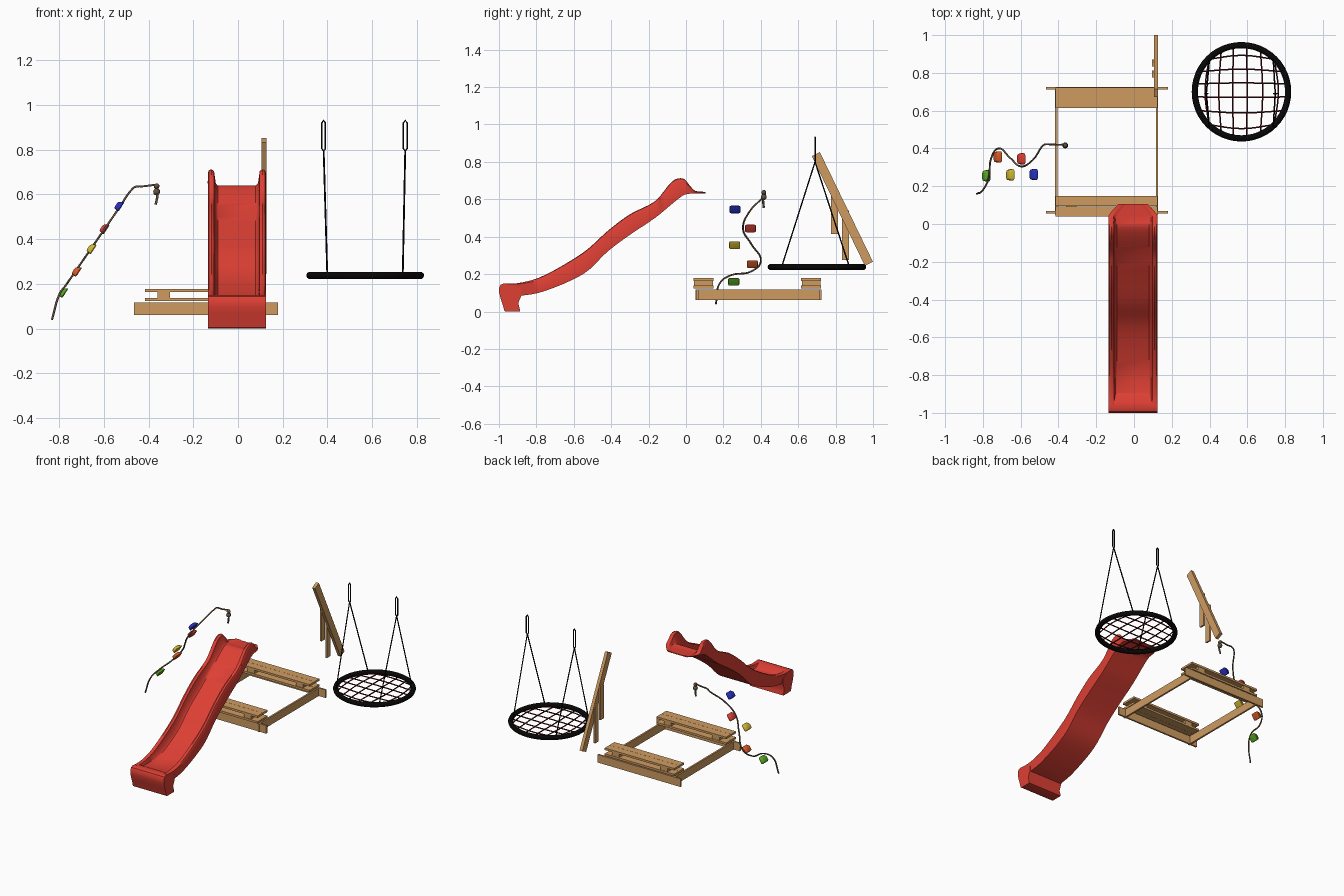
import bpy, bmesh, math
from mathutils import Vector, Matrix

cube = bpy.data.objects.get("Cube")
if cube:
    bpy.data.objects.remove(cube, do_unlink=True)


def material(name, *rgb):
    m = bpy.data.materials.new(name)
    m.use_nodes = True
    m.diffuse_color = (*rgb, 1)
    m.node_tree.nodes["Principled BSDF"].inputs["Base Color"].default_value = (*rgb, 1)
    return m


RED = material("slide red", .73, .05, .034)
WOOD = material("wood", .62, .33, .12)
BLACK = material("black", .002, .002, .002)
NET = material("net maroon", .08, .004, .007)
ROPE = material("rope brown", .13, .085, .05)
GREEN = material("green", .1, .38, .015)
ORANGE = material("orange", .66, .1, .02)
YELLOW = material("yellow", .62, .47, .03)
BLUE = material("blue", .02, .03, .5)


def finish(name, bm, mat, smooth=False):
    bmesh.ops.recalc_face_normals(bm, faces=bm.faces)
    me = bpy.data.meshes.new(name)
    bm.to_mesh(me)
    bm.free()
    me.materials.append(mat)
    ob = bpy.data.objects.new(name, me)
    bpy.context.scene.collection.objects.link(ob)
    if smooth:
        bpy.ops.object.select_all(action='DESELECT')
        ob.select_set(True)
        bpy.context.view_layer.objects.active = ob
        bpy.ops.object.shade_smooth_by_angle(angle=math.radians(40))
    return ob


def box(name, x, y, z, mat=WOOD):
    """Box from (low, high) pairs."""
    bm = bmesh.new()
    size = [b - a for a, b in (x, y, z)]
    mid = [(a + b) / 2 for a, b in (x, y, z)]
    bmesh.ops.create_cube(bm, size=1, matrix=Matrix.Translation(mid) @ Matrix.Diagonal((*size, 1)))
    return finish(name, bm, mat)


def rope(name, paths, radius, mat, smooth=False, closed=False):
    """Round cords following lists of points."""
    cu = bpy.data.curves.new(name, 'CURVE')
    cu.dimensions = '3D'
    cu.bevel_depth = radius
    cu.bevel_resolution = 1
    cu.resolution_u = 6
    cu.use_fill_caps = True
    for pts in paths:
        if smooth:
            sp = cu.splines.new('BEZIER')
            sp.bezier_points.add(len(pts) - 1)
            for b, p in zip(sp.bezier_points, pts):
                b.co = p
                b.handle_left_type = b.handle_right_type = 'AUTO'
        else:
            sp = cu.splines.new('POLY')
            sp.points.add(len(pts) - 1)
            for b, p in zip(sp.points, pts):
                b.co = (*p, 1)
        sp.use_cyclic_u = closed
    cu.materials.append(mat)
    ob = bpy.data.objects.new(name, cu)
    bpy.context.scene.collection.objects.link(ob)
    return ob


# Slide chute: stations of y, wall top, bed, underside, half width
STATIONS = [Vector(s) for s in (
    (.105, .64, .637, .632, .08), (.05, .645, .637, .632, .126),
    (.02, .674, .637, .63, .13), (-.016, .711, .637, .62, .13),
    (-.075, .695, .6, .575, .13), (-.166, .59, .525, .5, .13),
    (-.3, .52, .43, .41, .13), (-.42, .43, .345, .32, .13),
    (-.55, .315, .23, .2, .13), (-.754, .195, .135, .11, .13),
    (-.88, .155, .125, .085, .13), (-.96, .15, .142, .08, .13))]
SLIDE_X = -.005


def blend(a, b, c, d, t):
    return (2 * b + (c - a) * t + (2 * a - 5 * b + 4 * c - d) * t ** 2
            + (3 * b - a - 3 * c + d) * t ** 3) / 2


rows = []
last = len(STATIONS) - 1
for i in range(last):
    quad = [STATIONS[min(max(i + k, 0), last)] for k in (-1, 0, 1, 2)]
    rows += [blend(*quad, t / 4) for t in range(4)]
rows.append(STATIONS[-1])

bm = bmesh.new()
rings = []
for y, top, bed, under, hw in rows:
    h = max(top - bed, .002)
    half = [(hw - .006, under), (hw, bed + .8 * h), (hw - .005, bed + .95 * h),
            (hw - .016, bed + h), (hw - .028, bed + .9 * h),
            (hw - .036, bed + .15 * h), (hw - .046, bed)]
    outline = half + [(-x, z) for x, z in reversed(half)]
    rings.append([bm.verts.new((x + SLIDE_X, y, z)) for x, z in outline])
for a, b in zip(rings, rings[1:]):
    for j in range(len(a)):
        k = (j + 1) % len(a)
        bm.faces.new((a[j], a[k], b[k], b[j]))
bm.faces.new(rings[0])
bm.faces.new(rings[-1])
finish("slide_chute", bm, RED, True)

# Slide foot: curled lip down to the ground
LIP = [(-.88, .12), (-.94, .147), (-.975, .15), (-.992, .143), (-1, .125), (-.999, .1),
       (-.99, .065), (-.978, .03), (-.972, .005), (-.965, 0), (-.887, 0),
       (-.889, .015), (-.897, .045), (-.88, .085)]
bm = bmesh.new()
face = bm.faces.new([bm.verts.new((SLIDE_X - .13, y, z)) for y, z in LIP])
ext = bmesh.ops.extrude_face_region(bm, geom=[face])
bmesh.ops.translate(bm, vec=(.26, 0, 0), verts=[v for v in ext['geom'] if isinstance(v, bmesh.types.BMVert)])
finish("slide_foot", bm, RED, True)

# Sandbox frame
for side, y in (("front", .062), ("back", .718)):
    box(side + "_frame_beam", (-.465, .18), (y - .006, y + .006), (.062, .118))
for side, x in (("right", -.412), ("left", .122)):
    box(side + "_frame_beam", (x - .006, x + .006), (.05, .725), (.062, .118))

# Bench seats: lower boards, cleats, upper boards
for side, y in (("front", .04), ("back", .615)):
    for n in range(2):
        lo = y + n * .0545
        for level, z in (("lower", .124), ("upper", .164)):
            box(f"{side}_{level}_seat_board", (-.415, .125), (lo, lo + .0535), (z, z + .014))
    for x in (-.36, .015):
        box(side + "_seat_cleat", (x, x + .055), (y + .004, y + .105), (.138, .164))

# Leaning beam with two hanging planks
top, foot = Vector((.116, .694, .842)), Vector((.116, .978, .255))
lean = foot - top
bm = bmesh.new()
bmesh.ops.create_cube(bm, size=1, matrix=Matrix.Translation((top + foot) / 2)
                      @ Matrix.Rotation(math.atan2(lean.y, -lean.z), 4, 'X')
                      @ Matrix.Diagonal((.022, .048, lean.length, 1)))
finish("leaning_beam", bm, WOOD)
for y, lo, hi in ((.794, .415, .65), (.853, .275, .54)):
    box("hanging_plank", (.094, .106), (y - .019, y + .019), (lo, hi))

# Nest swing: ring, net, hanging ropes and links
CX, CY, CZ, R = .569, .7, .238, .247
bpy.ops.mesh.primitive_torus_add(location=(CX, CY, CZ), major_radius=R, minor_radius=.0165,
                                 major_segments=48, minor_segments=10)
ring = bpy.context.object
ring.name = "swing_ring"
ring.data.materials.append(BLACK)
bpy.ops.object.shade_smooth()

strands = []
for o in (-.172, -.107, -.042, .027, .1, .174):
    s = math.sqrt(R * R - o * o)
    bow = o * .12
    strands.append([(CX + o, CY - s, CZ), (CX + o + bow, CY, CZ), (CX + o, CY + s, CZ)])
    strands.append([(CX - s, CY - o, CZ), (CX, CY - o - bow, CZ), (CX + s, CY - o, CZ)])
rope("swing_net", strands, .004, NET, smooth=True)

for side, x, base in (("right", .383, .399), ("left", .748, .737)):
    rope(side + "_swing_ropes", [[(x, .69, .8), (base, .69 + d, .25)] for d in (-.175, .18)], .004, BLACK)
    link = [(x + dx, .69, z) for dx, z in ((-.008, .805), (0, .793), (.008, .805),
                                          (.008, .92), (0, .932), (-.008, .92))]
    rope(side + "_swing_link", [link], .004, BLACK, closed=True)


# Climbing rope lying on a sloping plane
def slope_z(x):
    return .634 + (x + .467) * 1.452


WAVE = [(-.476, .42), (-.535, .34), (-.6, .305), (-.656, .35), (-.72, .4),
        (-.757, .345), (-.77, .24), (-.8, .18)]
path = [(-.36, .42, .645), (-.42, .42, .637), (-.462, .422, .633)]
path += [(x, y, slope_z(x)) for x, y in WAVE]
path.append((-.832, .16, .04))
rope("climbing_rope", [path], .005, ROPE, smooth=True)
rope("rope_tail", [[(-.362, .415, .645), (-.36, .412, .6), (-.368, .416, .555)]], .006, ROPE, smooth=True)
for z, r in ((.637, .013), (.612, .016)):
    bm = bmesh.new()
    bmesh.ops.create_icosphere(bm, subdivisions=2, radius=r, matrix=Matrix.Translation((-.364, .416, z)))
    finish("rope_knot", bm, ROPE, True)

# Climbing holds: rounded blocks tilted along the slope, tapering outward
tilt = Matrix.Rotation(-math.atan(1.54), 4, 'Y')
for name, x, y, mat in (("green", -.783, .255, GREEN), ("orange", -.722, .355, ORANGE),
                        ("yellow", -.656, .26, YELLOW), ("red", -.598, .345, RED),
                        ("blue", -.532, .262, BLUE)):
    bm = bmesh.new()
    bmesh.ops.create_cube(bm, size=1)
    for v in bm.verts:
        if v.co.z > 0:
            v.co.x = v.co.x * .6 - .12
            v.co.y *= .8
    bmesh.ops.bevel(bm, geom=bm.edges[:], offset=.16, segments=2, affect='EDGES', profile=.5)
    place = (Matrix.Translation((x, y, .165 + (x + .783) * 1.54)) @ tilt
             @ Matrix.Diagonal((.052, .062, .026, 1)))
    bmesh.ops.transform(bm, matrix=place, verts=bm.verts)
    finish(name + "_climbing_hold", bm, mat, True)
